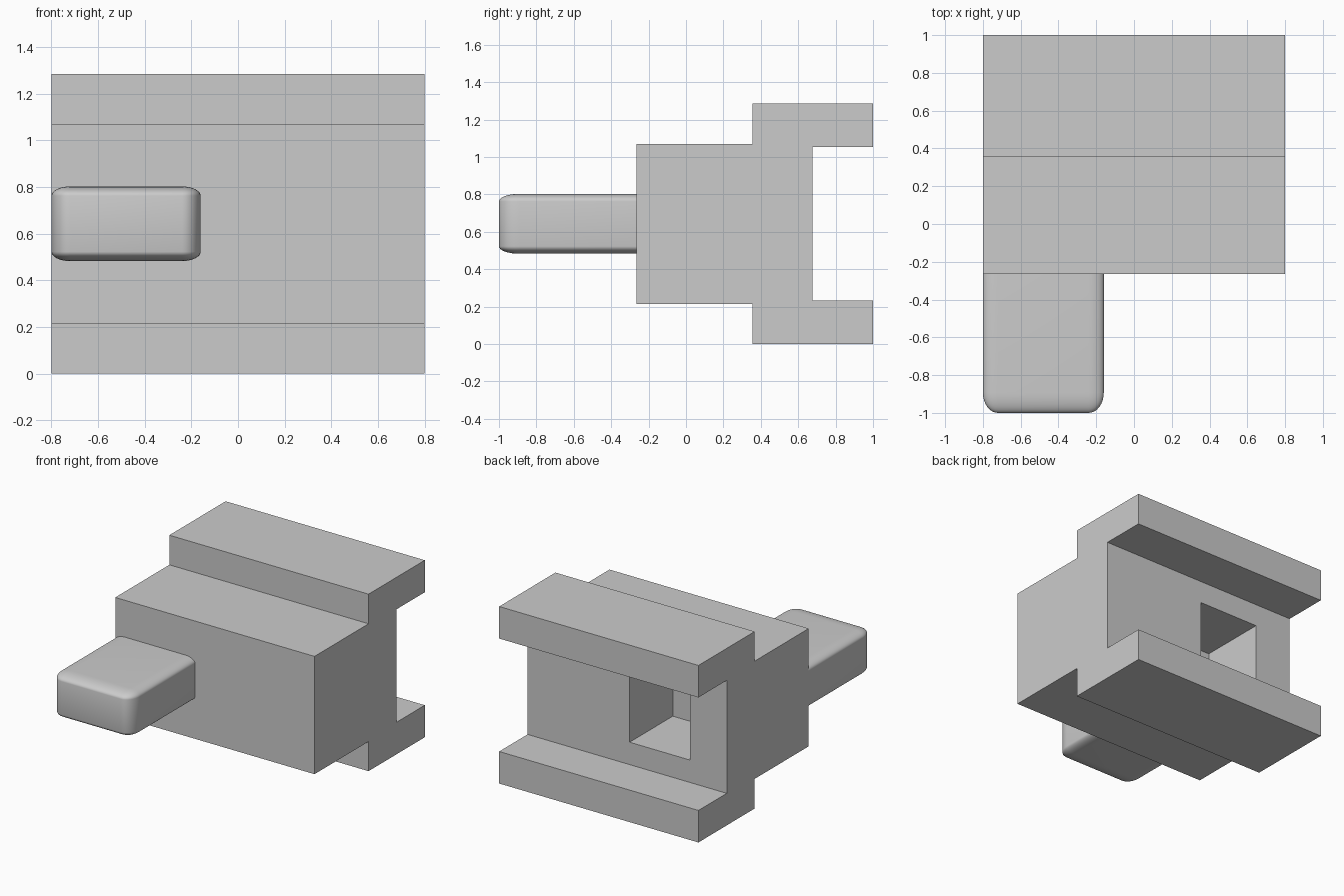
import bpy
import bmesh
from mathutils import Matrix, Vector

cube = bpy.data.objects.get("Cube")
if cube:
    bpy.data.objects.remove(cube, do_unlink=True)


def finish(name, bm):
    bmesh.ops.recalc_face_normals(bm, faces=bm.faces)
    mesh = bpy.data.meshes.new(name)
    bm.to_mesh(mesh)
    bm.free()
    obj = bpy.data.objects.new(name, mesh)
    bpy.context.collection.objects.link(obj)
    return obj


def box(name, low, high, bevel=0):
    """Box between two corners; the bevel is a share of each side."""
    low, high = Vector(low), Vector(high)
    bm = bmesh.new()
    bmesh.ops.create_cube(bm, size=1)
    if bevel:
        bmesh.ops.bevel(bm, geom=bm.edges[:], offset=bevel, segments=8,
                        profile=0.5, affect='EDGES')
    bmesh.ops.transform(bm, verts=bm.verts, matrix=Matrix.LocRotScale(
        (low + high) / 2, None, high - low))
    return finish(name, bm)


def select_only(obj):
    bpy.ops.object.select_all(action='DESELECT')
    obj.select_set(True)
    bpy.context.view_layer.objects.active = obj


# Body: upper half of the side profile, mirrored about the middle height
HALF_WIDTH, MID = 0.8, 0.6425
upper = [(-0.265, 0.4275), (0.355, 0.4275), (0.355, MID),
         (1.0, MID), (1.0, 0.41), (0.675, 0.41)]
profile = upper + [(y, -h) for y, h in reversed(upper)]

bm = bmesh.new()
face = bm.faces.new([bm.verts.new((-HALF_WIDTH, y, MID + h)) for y, h in profile])
side = bmesh.ops.extrude_face_region(bm, geom=[face])
bmesh.ops.translate(bm, vec=(2 * HALF_WIDTH, 0, 0),
                    verts=[v for v in side["geom"] if isinstance(v, bmesh.types.BMVert)])
body = finish("railed_body", bm)

# Square pocket in the back wall
cutter = box("pocket_cutter", (-0.505, 0.18, 0.395), (-0.02, 0.8, 0.89))
cutter.hide_render = True
cut = body.modifiers.new("pocket", 'BOOLEAN')
cut.operation = 'DIFFERENCE'
cut.solver = 'EXACT'
cut.object = cutter
select_only(body)
bpy.ops.object.modifier_apply(modifier=cut.name)
bpy.data.objects.remove(cutter, do_unlink=True)

# Rounded tab on the front
tab = box("front_tab", (-0.8, -1.0, 0.4825), (-0.16, -0.14, 0.8025), bevel=0.125)
select_only(tab)
bpy.ops.object.shade_smooth_by_angle()
